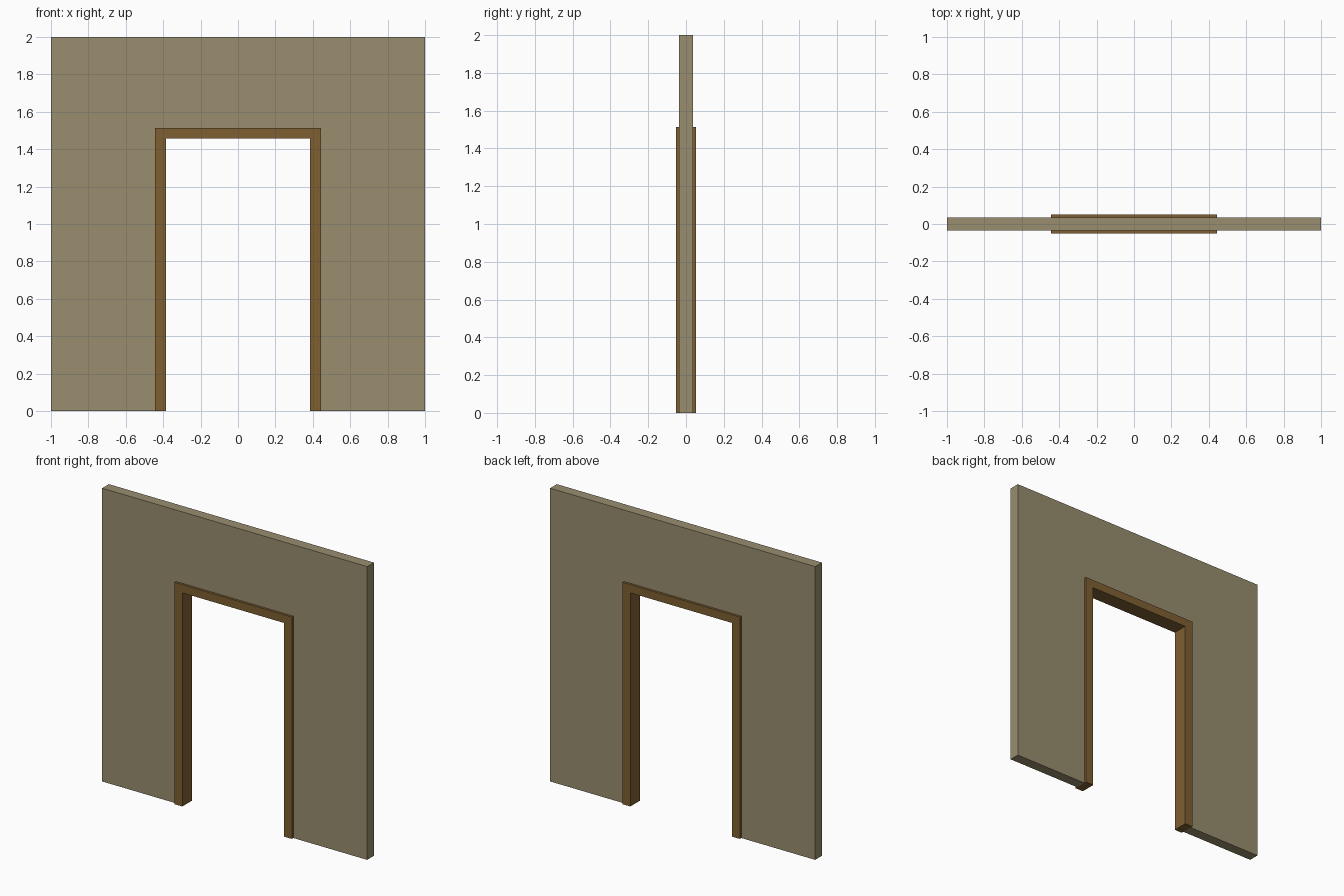
import bpy
import bmesh

if "Cube" in bpy.data.objects:
    bpy.data.objects.remove(bpy.data.objects["Cube"])


def material(name, color):
    m = bpy.data.materials.new(name)
    m.diffuse_color = (*color, 1)
    m.use_nodes = True
    m.node_tree.nodes["Principled BSDF"].inputs["Base Color"].default_value = m.diffuse_color
    return m


def arch(name, outer_w, outer_h, inner_w, inner_h, depth, mat):
    """Upside-down U outline in the xz plane, extruded along y."""
    half = [(inner_w, 0), (inner_w, inner_h)]
    outline = [(-outer_w, 0), (-inner_w, 0), (-inner_w, inner_h),
               (inner_w, inner_h), (inner_w, 0), (outer_w, 0),
               (outer_w, outer_h), (-outer_w, outer_h)]
    bm = bmesh.new()
    face = bm.faces.new([bm.verts.new((x, -depth, z)) for x, z in outline])
    ext = bmesh.ops.extrude_face_region(bm, geom=[face])
    verts = [g for g in ext["geom"] if isinstance(g, bmesh.types.BMVert)]
    bmesh.ops.translate(bm, vec=(0, 2 * depth, 0), verts=verts)
    bmesh.ops.recalc_face_normals(bm, faces=bm.faces)
    mesh = bpy.data.meshes.new(name)
    bm.to_mesh(mesh)
    bm.free()
    mesh.materials.append(mat)
    obj = bpy.data.objects.new(name, mesh)
    bpy.context.collection.objects.link(obj)
    return obj


plaster = material("plaster", (0.314, 0.27, 0.156))
wood = material("wood", (0.209, 0.117, 0.032))

# Wall with a doorway opening
arch("wall", 1.0, 2.0, 0.443, 1.513, 0.036, plaster)

# Door frame lining the opening, slightly proud of both wall faces
arch("door_frame", 0.443, 1.513, 0.384, 1.457, 0.052, wood)
